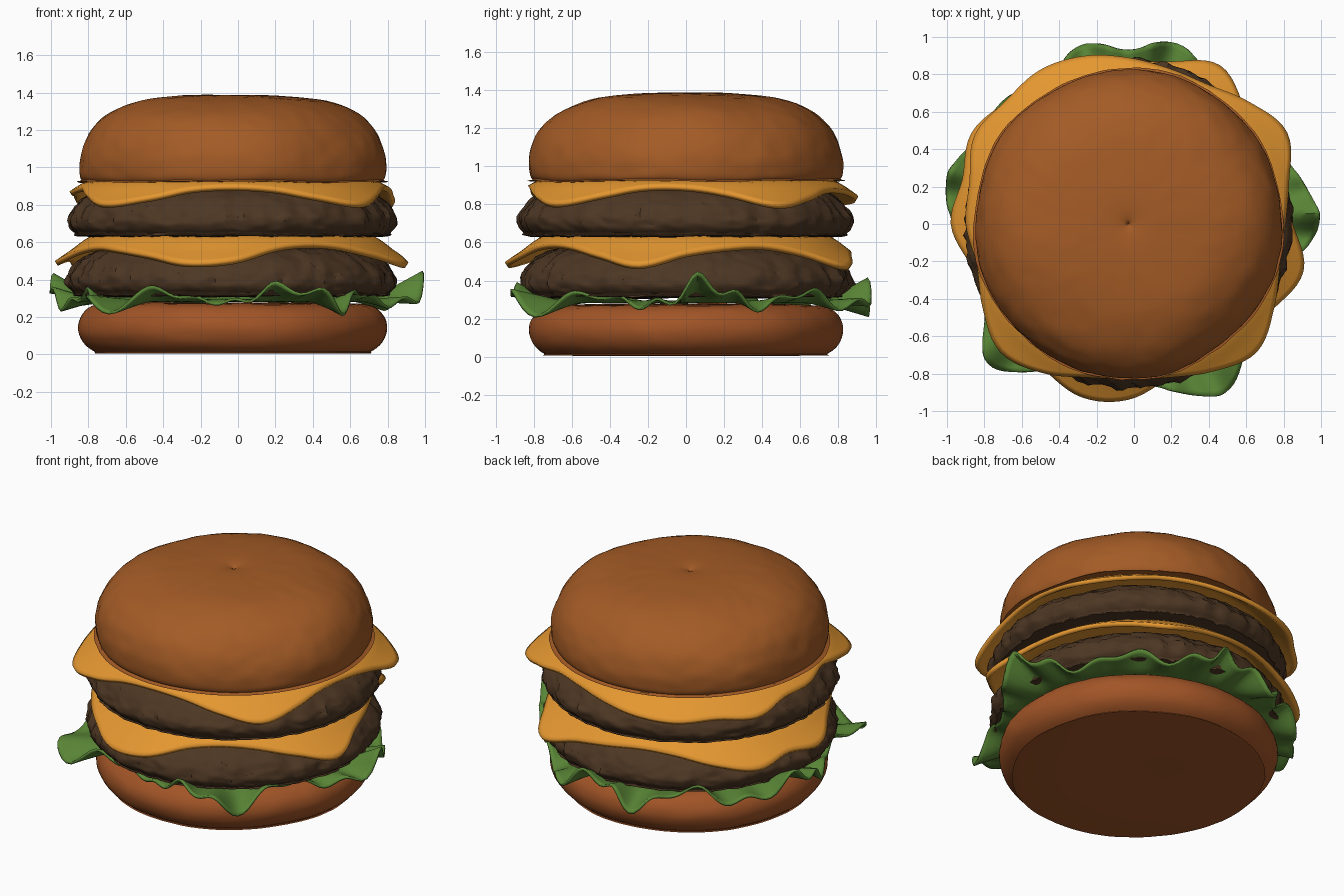
import bpy
import math
from mathutils import Vector, noise

CENTRE = Vector((-0.03, 0.0, 0.0))

old = bpy.data.objects.get("Cube")
if old:
    bpy.data.objects.remove(old)


def material(name, rgb):
    mat = bpy.data.materials.new(name)
    mat.use_nodes = True
    colour = (*rgb, 1.0)
    mat.diffuse_color = colour
    node = mat.node_tree.nodes["Principled BSDF"]
    node.inputs["Base Color"].default_value = colour
    node.inputs["Roughness"].default_value = 0.7
    return mat


CRUST = material("toasted crust", (0.37, 0.105, 0.019))
HEEL = material("heel crust", (0.36, 0.09, 0.02))
MEAT = material("grilled meat", (0.075, 0.038, 0.017))
CHEESE = material("melted cheese", (0.78, 0.31, 0.03))
LEAF = material("lettuce green", (0.10, 0.235, 0.037))


def blend(a, b, c, d, t):
    """Smooth curve through b and c."""
    return b + (c - a) * (0.5 * t) + (a * 2 - b * 5 + c * 4 - d) * (0.5 * t * t) \
        + (b * 3 - a - c * 3 + d) * (0.5 * t ** 3)


def outline(values, angle):
    """Radius at an angle, from evenly spaced hundredths."""
    n = len(values)
    pos = angle / math.tau * n
    i = int(pos)
    return blend(*(values[(i + k) % n] for k in (-1, 0, 1, 2)), pos - i) / 100


def smooth_profile(points, steps):
    pts = [Vector(p) for p in points]
    ext = [pts[0]] + pts + [pts[-1]]
    path = [blend(*ext[i:i + 4], k / steps)
            for i in range(len(pts) - 1) for k in range(steps)]
    return path + [pts[-1]]


def round_mesh(name, rings, segs, place, mat, cap_end):
    """Rings from the axis outward; place(ring, angle) gives each point."""
    verts = [place(0, 0.0)]
    last = rings - 1 if cap_end else rings
    for r in range(1, last):
        verts += [place(r, math.tau * s / segs) for s in range(segs)]
    faces = []
    for s in range(segs):
        n = (s + 1) % segs
        faces.append((0, 1 + s, 1 + n))
        for r in range(last - 2):
            a, b = 1 + r * segs, 1 + (r + 1) * segs
            faces.append((a + s, b + s, b + n, a + n))
    if cap_end:
        verts.append(place(rings - 1, 0.0))
        a, end = 1 + (last - 2) * segs, len(verts) - 1
        faces += [(a + s, end, a + (s + 1) % segs) for s in range(segs)]
    mesh = bpy.data.meshes.new(name)
    mesh.from_pydata([v + CENTRE for v in verts], [], faces)
    mesh.materials.append(mat)
    obj = bpy.data.objects.new(name, mesh)
    bpy.context.collection.objects.link(obj)
    bpy.ops.object.select_all(action="DESELECT")
    obj.select_set(True)
    bpy.context.view_layer.objects.active = obj
    bpy.ops.object.shade_smooth_by_angle(angle=math.radians(40))
    return obj


def lathe(name, profile, segs, steps, mat, bump):
    """Turned solid, profile from top axis to bottom axis, with surface bumps."""
    path = smooth_profile(profile, steps)

    def place(r, a):
        rad, z = max(path[r].x, 0.0), path[r].y
        p = Vector((rad * math.cos(a), rad * math.sin(a), z))
        return bump(p, a)
    return round_mesh(name, len(path), segs, place, mat, True)


def sheet(name, radii, height, rings, segs, thickness, mat):
    """Thin draped sheet with a shaped rim."""
    def place(r, a):
        rad = outline(radii, a) * (r / rings) ** 0.6
        return Vector((rad * math.cos(a), rad * math.sin(a),
                       height(rad, a, r / rings)))
    obj = round_mesh(name, rings + 1, segs, place, mat, False)
    mod = obj.modifiers.new("thickness", "SOLIDIFY")
    mod.thickness = thickness
    mod.offset = -1
    return obj


def bun_bump(amount):
    def bump(p, a):
        rim = min(p.xy.length / 0.5, 1.0)
        broad = noise.noise(p * 2.3 + Vector((3, 1, 0))) * 0.025
        fine = noise.noise(p * 13) * 0.007
        out = Vector((p.x, p.y, 0)) * (broad + fine) * amount
        lift = (broad * 0.5 + fine * 0.4) * amount * rim if p.z > 0.1 else 0
        return p + out + Vector((0, 0, lift))
    return bump


def meat_bump(p, a):
    # Coarse crumbs, strongest around the rim
    rim = max(0.0, p.xy.length - 0.6) / 0.3
    crumb = noise.noise(p * 9) * 0.02 + noise.noise(p * 28) * 0.018
    ridge = noise.noise(Vector((math.cos(a) * 14, math.sin(a) * 14, p.z * 2))) * 0.02
    return p * 1.0 + Vector((p.x, p.y, 0)) * (crumb + ridge) * rim \
        + Vector((0, 0, crumb * 0.3))


# Buns
lathe("bottom_bun", [(0, 0.275), (0.5, 0.275), (0.72, 0.265), (0.8, 0.215),
                     (0.825, 0.14), (0.8, 0.065), (0.74, 0.015), (0.68, 0.005),
                     (0, 0.005)], 96, 4, HEEL, bun_bump(0.7))
lathe("top_bun", [(0, 1.35), (0.025, 1.375), (0.12, 1.388), (0.3, 1.382),
                  (0.5, 1.352), (0.67, 1.28), (0.77, 1.18), (0.815, 1.07),
                  (0.82, 0.98), (0.805, 0.93), (0.76, 0.922), (0, 0.922)],
      128, 5, CRUST, bun_bump(1.0))

# Patties
for label, base in (("lower", 0.31), ("upper", 0.63)):
    shape = [(0, 0.265), (0.5, 0.265), (0.7, 0.25), (0.8, 0.2), (0.86, 0.13),
             (0.875, 0.07), (0.84, 0.02), (0.76, 0.0), (0, 0.0)]
    lathe(label + "_patty", [(r, z + base) for r, z in shape],
          180, 5, MEAT, meat_bump)


# Cheese slices, drooping further where the corners reach out
def drape(top, start, slope):
    def height(rad, a, t):
        over = max(0.0, rad - start)
        return top - slope * over * min(1.0, 0.7 + over * 3)
    return height


sheet("lower_cheese",
      [88, 84, 83, 88, 98, 90, 86, 84, 86, 92, 97, 92,
       95, 87, 84, 86, 90, 96, 94, 85, 82, 84, 90, 97],
      drape(0.635, 0.75, 0.68), 22, 144, 0.03, CHEESE)
sheet("upper_cheese",
      [84, 89, 98, 92, 86, 86, 89, 93, 95, 93, 95, 88,
       87, 84, 90, 97, 92, 85, 83, 85, 91, 97, 90, 84],
      drape(0.925, 0.78, 0.62), 22, 144, 0.028, CHEESE)


# Ruffled lettuce leaf
def ruffle(rad, a, t):
    edge = max(0.0, (rad - 0.74) / 0.2)
    wave = 0.055 * math.sin(9 * a + 0.6) + 0.035 * math.sin(23 * a + math.sin(4 * a))
    return 0.295 + edge * (0.025 + wave)


sheet("lettuce",
      [102, 95, 88, 87, 90, 100, 93, 99, 87, 94, 93, 100,
       94, 86, 88, 106, 90, 81, 83, 92, 104, 90, 82, 88],
      ruffle, 20, 216, 0.014, LEAF)
